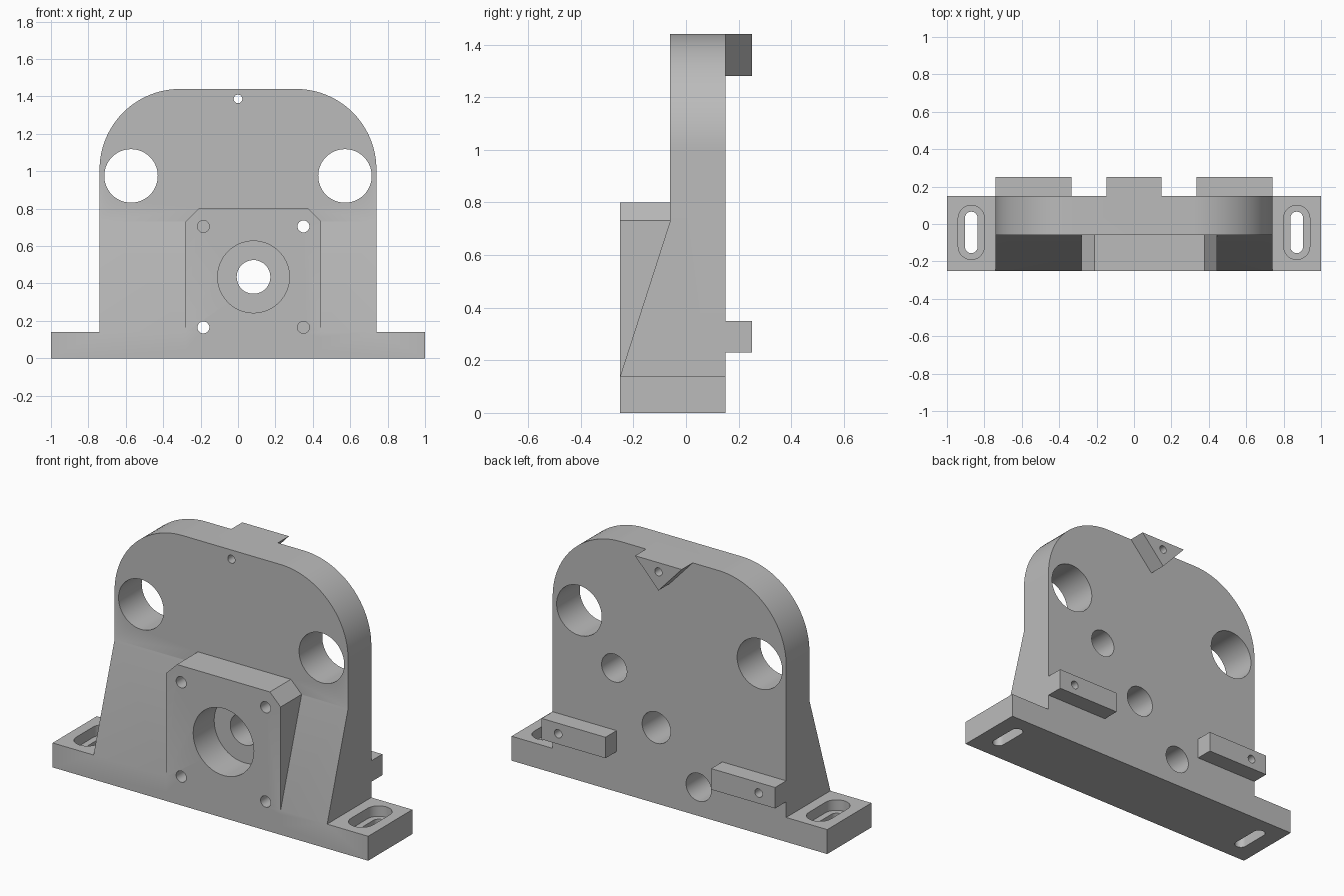
import bpy, bmesh
from math import sin, cos, pi, radians

cube = bpy.data.objects.get("Cube")
if cube:
    bpy.data.objects.remove(cube, do_unlink=True)

steel = bpy.data.materials.new("plain grey")
steel.use_nodes = True
GREY = (0.5, 0.5, 0.5, 1)
steel.diffuse_color = GREY
steel.node_tree.nodes["Principled BSDF"].inputs["Base Color"].default_value = GREY

PLACE = {
    "x": lambda u, v, w: (w, u, v),
    "y": lambda u, v, w: (u, w, v),
    "z": lambda u, v, w: (u, v, w),
}


def prism(name, outline, axis, lo, hi):
    """Extrude a 2D outline along an axis from lo to hi."""
    place = PLACE[axis]
    bm = bmesh.new()
    face = bm.faces.new([bm.verts.new(place(u, v, lo)) for u, v in outline])
    grown = bmesh.ops.extrude_face_region(bm, geom=[face])["geom"]
    shift = place(0, 0, hi - lo)
    bmesh.ops.translate(bm, vec=shift, verts=[g for g in grown if isinstance(g, bmesh.types.BMVert)])
    bmesh.ops.recalc_face_normals(bm, faces=bm.faces)
    mesh = bpy.data.meshes.new(name)
    bm.to_mesh(mesh)
    bm.free()
    mesh.materials.append(steel)
    obj = bpy.data.objects.new(name, mesh)
    bpy.context.collection.objects.link(obj)
    return obj


def rect(u0, u1, v0, v1):
    return [(u0, v0), (u1, v0), (u1, v1), (u0, v1)]


def arc(u, v, r, start, end, steps):
    angles = [radians(start + (end - start) * i / steps) for i in range(steps + 1)]
    return [(u + r * cos(a), v + r * sin(a)) for a in angles]


def slot(x, r, y0, y1):
    return arc(x, y1 - r, r, 0, 180, 16) + arc(x, y0 + r, r, 180, 360, 16)


def combine(target, tool, operation):
    mod = target.modifiers.new("join", "BOOLEAN")
    mod.operation = operation
    mod.solver = "EXACT"
    mod.object = tool
    bpy.context.view_layer.objects.active = target
    bpy.ops.object.modifier_apply(modifier=mod.name)
    bpy.data.objects.remove(tool, do_unlink=True)


FRONT, FACE, BACK, REAR = -0.25, -0.06, 0.15, 0.25
HALF, TOP, BASE_TOP, R = 0.74, 1.44, 0.14, 0.43

# Foot and upright plate with rounded shoulders
body = prism("mounting_bracket", rect(-1, 1, FRONT, BACK), "z", 0, BASE_TOP)
plate = [(-HALF, 0.05), (HALF, 0.05)]
plate += arc(HALF - R, TOP - R, R, 0, 90, 24) + arc(R - HALF, TOP - R, R, 90, 180, 24)
parts = [prism("upright_plate", plate, "y", FACE, BACK)]

# Sloping gusset in front of the plate
wedge = [(FRONT, BASE_TOP), (FACE, 0.73), (0, 0.73), (0, 0.1)]
parts.append(prism("gusset", wedge, "x", -HALF, HALF))

# Square boss with chamfered upper corners
x0, x1, z1, c = -0.28, 0.445, 0.8, 0.068
boss = [(x0, 0.05), (x1, 0.05), (x1, z1 - c), (x1 - c, z1), (x0 + c, z1), (x0, z1 - c)]
parts.append(prism("boss", boss, "y", FRONT, 0))

# Rear locating tabs and triangular top tab
for a, b in ((-HALF, -0.335), (0.335, HALF)):
    parts.append(prism("rear_tab", rect(a, b, 0.23, 0.35), "y", 0.05, REAR))
triangle = [(-0.148, TOP), (0, 1.28), (0.148, TOP)]
parts.append(prism("top_tab", triangle, "y", 0.05, REAR))

for part in parts:
    combine(body, part, "UNION")


def drill(x, z, r, y0, y1, steps=32):
    circle = arc(x, z, r, 0, 360, steps)[:-1]
    combine(body, prism("drill", circle, "y", y0, y1), "DIFFERENCE")


OUT = 0.4
# Large and small through holes
for side in (-1, 1):
    drill(side * 0.572, 0.975, 0.143, -OUT, OUT, 64)
    drill(side * 0.635, 0.29, 0.024, 0.1, OUT)
drill(0, 1.387, 0.023, -OUT, OUT)

# Stepped bore in the boss
drill(0.083, 0.435, 0.192, -OUT, FACE, 64)
drill(0.083, 0.435, 0.09, -OUT, OUT, 48)

# Corner screw holes, two of them opened out from the back
for x, z, through in ((-0.185, 0.705, False), (0.35, 0.705, True),
                      (-0.185, 0.165, True), (0.35, 0.165, False)):
    drill(x, z, 0.032, -OUT, OUT if through else -0.08)
    if through:
        drill(x, z, 0.08, FACE, OUT, 48)

# Recessed mounting slots in the foot
for side in (-1, 1):
    x = side * 0.87
    combine(body, prism("recess", slot(x, 0.07, -0.19, 0.1), "z", 0.08, 0.2), "DIFFERENCE")
    combine(body, prism("slot", slot(x, 0.034, -0.156, 0.066), "z", -0.1, 0.2), "DIFFERENCE")

bpy.ops.object.select_all(action="DESELECT")
body.select_set(True)
bpy.context.view_layer.objects.active = body
bpy.ops.object.shade_smooth_by_angle(angle=radians(30))
